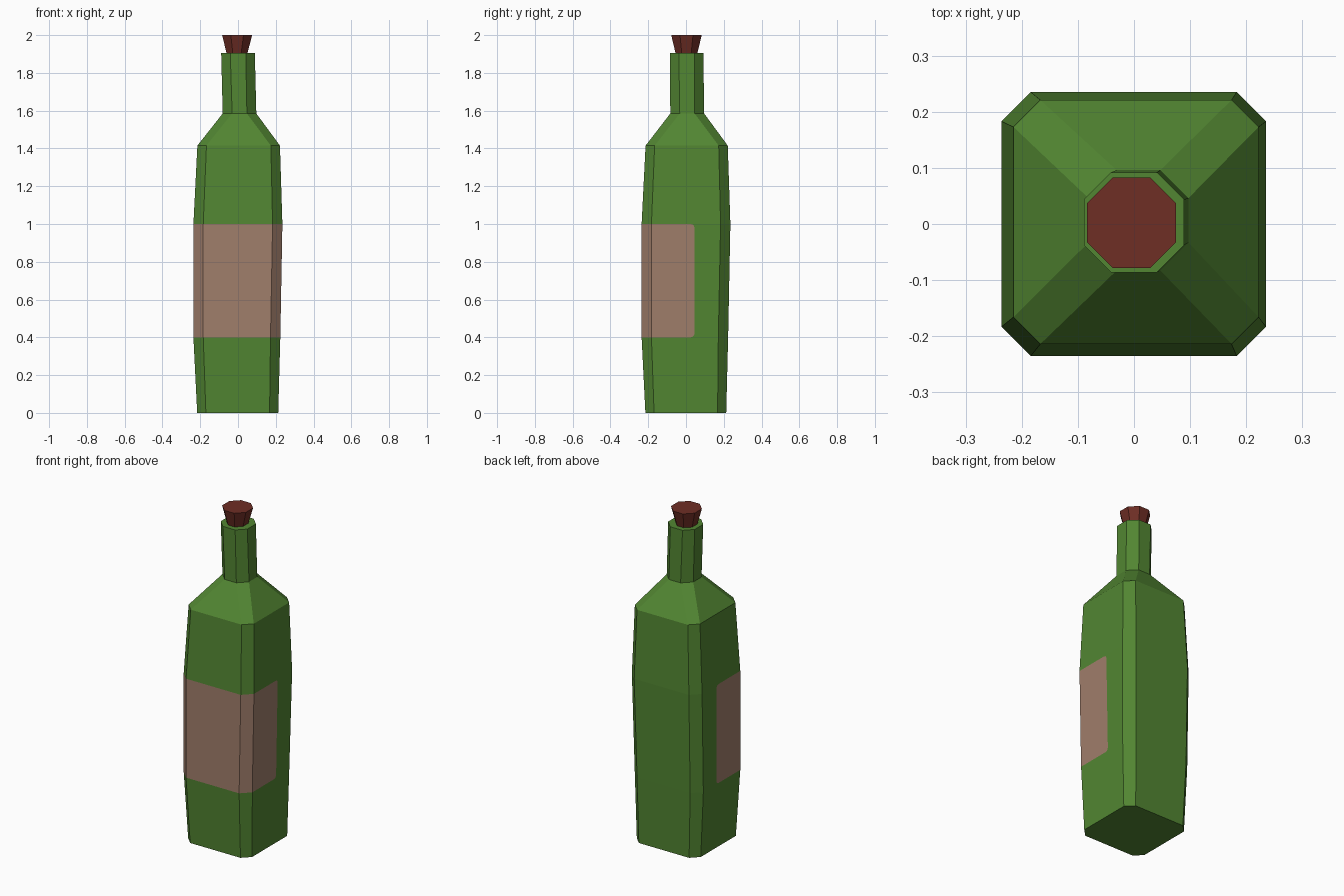
import bpy, bmesh, math
from mathutils import Vector

if "Cube" in bpy.data.objects:
    bpy.data.objects.remove(bpy.data.objects["Cube"])


def material(name, r, g, b):
    def lin(v):
        v /= 255
        return v / 12.92 if v <= 0.04045 else ((v + 0.055) / 1.055) ** 2.4
    m = bpy.data.materials.new(name)
    m.diffuse_color = (lin(r), lin(g), lin(b), 1)
    m.use_nodes = True
    m.node_tree.nodes["Principled BSDF"].inputs["Base Color"].default_value = m.diffuse_color
    return m


GLASS = material("green glass", 82, 134, 50)
LABEL = material("tan label", 160, 126, 107)
CORK = material("red cork", 110, 46, 37)


def ring(bm, z, x0, x1, y0, y1, c):
    """Square with cut corners; side 0 is front, 2 right, 4 back, 6 left."""
    pts = [(x0 + c, y0), (x1 - c, y0), (x1, y0 + c), (x1, y1 - c),
           (x1 - c, y1), (x0 + c, y1), (x0, y1 - c), (x0, y0 + c)]
    return [bm.verts.new((x, y, z)) for x, y in pts]


def finish(bm, name, mats):
    bmesh.ops.recalc_face_normals(bm, faces=bm.faces[:])
    me = bpy.data.meshes.new(name)
    bm.to_mesh(me)
    bm.free()
    for m in mats:
        me.materials.append(m)
    ob = bpy.data.objects.new(name, me)
    bpy.context.collection.objects.link(ob)
    return ob


def label_side(bm, a, b, d, e, y_end=0.045, r=0.02):
    """Split a side panel into a round-cornered label end and bare glass."""
    z0, z1 = a.co.z, e.co.z
    yz = []
    for k in range(4):
        t = math.radians(-90 + 30 * k)
        yz.append((y_end - r + r * math.cos(t), z0 + r + r * math.sin(t)))
    yz += [(y, z0 + z1 - z) for y, z in reversed(yz)]
    edge = []
    for y, z in yz:
        x = a.co.x + (e.co.x - a.co.x) * (z - z0) / (z1 - z0)
        edge.append(bm.verts.new((x, y, z)))
    bm.faces.new([a] + edge + [e]).material_index = 1
    bm.faces.new([b, d] + edge[::-1])


# Bottle: body, shoulder and neck lofted through slightly uneven sections
bm = bmesh.new()
sections = [
    (0.00, -0.216, 0.213, -0.215, 0.213, 0.046),
    (0.40, -0.236, 0.224, -0.235, 0.223, 0.052),
    (1.00, -0.236, 0.235, -0.235, 0.235, 0.052),
    (1.415, -0.215, 0.222, -0.214, 0.221, 0.048),
    (1.585, -0.081, 0.097, -0.083, 0.096, 0.050),
    (1.905, -0.089, 0.089, -0.086, 0.092, 0.048),
]
rings = [ring(bm, *s) for s in sections]
for k, (lo, hi) in enumerate(zip(rings, rings[1:])):
    for i in range(8):
        j = (i + 1) % 8
        if k == 1 and i == 2:        # right label end
            label_side(bm, lo[2], lo[3], hi[3], hi[2])
        elif k == 1 and i == 6:      # left label end
            label_side(bm, lo[7], lo[6], hi[6], hi[7])
        else:
            f = bm.faces.new([lo[i], lo[j], hi[j], hi[i]])
            f.material_index = 1 if k == 1 and i in (0, 1, 7) else 0
bm.faces.new(rings[0][::-1])
bm.faces.new(rings[-1])
finish(bm, "bottle", [GLASS, LABEL])

# Cork: eight-sided plug flaring towards the top
bm = bmesh.new()
low = ring(bm, 1.89, -0.057, 0.046, -0.052, 0.057, 0.031)
top = ring(bm, 2.00, -0.084, 0.075, -0.078, 0.083, 0.046)
for i in range(8):
    j = (i + 1) % 8
    bm.faces.new([low[i], low[j], top[j], top[i]])
bm.faces.new(low[::-1])
bm.faces.new(top)
finish(bm, "cork", [CORK])
